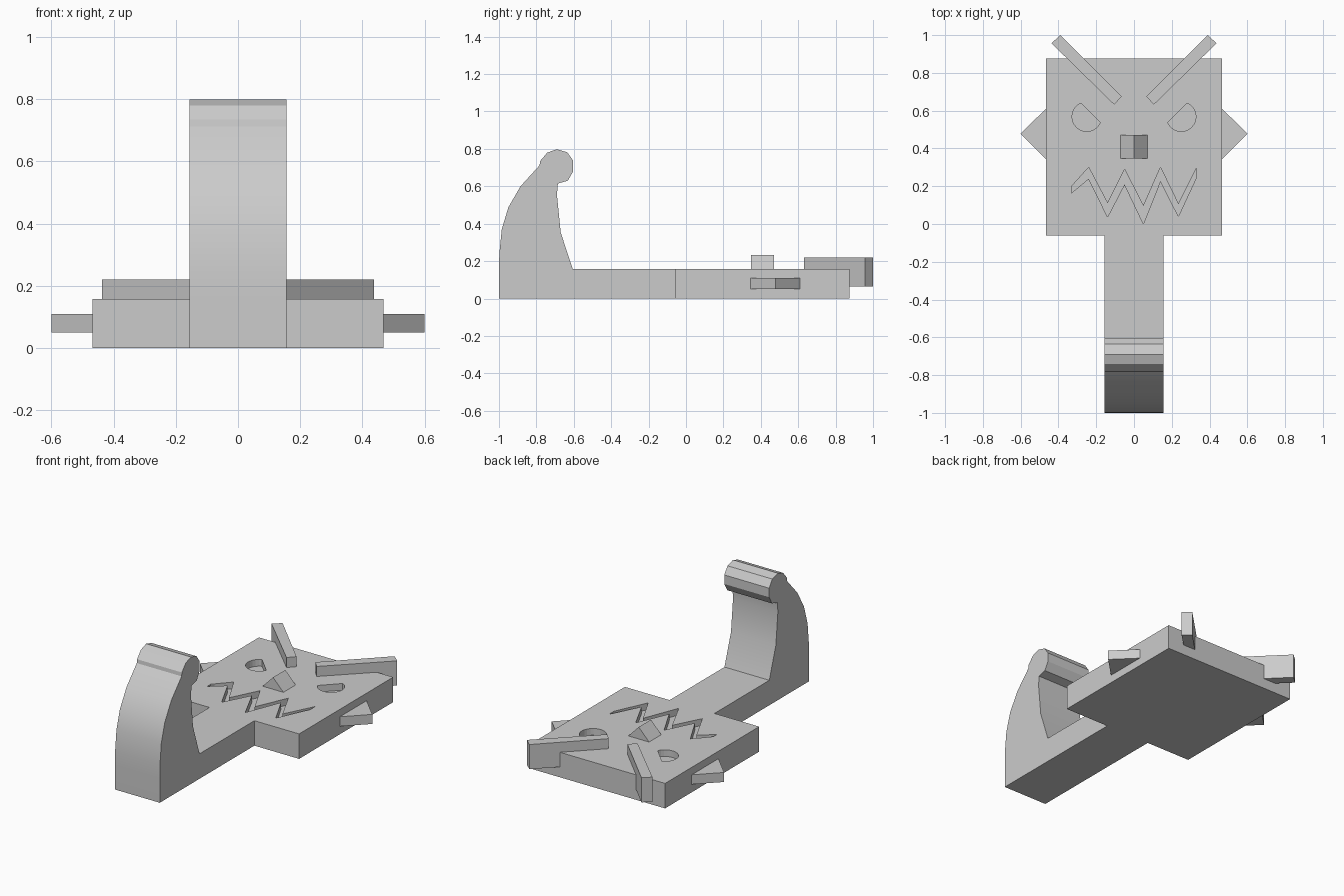
import bpy
import bmesh
from math import radians, cos, sin
from mathutils import Vector

cube = bpy.data.objects.get("Cube")
if cube:
    bpy.data.objects.remove(cube, do_unlink=True)

grey = bpy.data.materials.new("plain grey")
grey.use_nodes = True
grey.diffuse_color = (0.6, 0.6, 0.6, 1)
grey.node_tree.nodes["Principled BSDF"].inputs["Base Color"].default_value = grey.diffuse_color


def prism(name, outline, start, depth):
    """Extrude a closed 3D outline from an offset along a direction."""
    bm = bmesh.new()
    start, depth = Vector(start), Vector(depth)
    face = bm.faces.new([bm.verts.new(Vector(p) + start) for p in outline])
    extruded = bmesh.ops.extrude_face_region(bm, geom=[face])["geom"]
    moved = [v for v in extruded if isinstance(v, bmesh.types.BMVert)]
    bmesh.ops.translate(bm, verts=moved, vec=depth)
    bmesh.ops.recalc_face_normals(bm, faces=bm.faces)
    mesh = bpy.data.meshes.new(name)
    bm.to_mesh(mesh)
    bm.free()
    mesh.materials.append(grey)
    obj = bpy.data.objects.new(name, mesh)
    bpy.context.collection.objects.link(obj)
    return obj


def slab(name, outline, bottom, top):
    return prism(name, [(x, y, 0) for x, y in outline], (0, 0, bottom), (0, 0, top - bottom))


def mirrored(outline, side):
    return [(side * x, y) for x, y in outline]


def activate(obj):
    bpy.ops.object.select_all(action="DESELECT")
    obj.select_set(True)
    bpy.context.view_layer.objects.active = obj


def carve(target, cutter):
    cutter.hide_render = True
    mod = target.modifiers.new("carve", "BOOLEAN")
    mod.operation = "DIFFERENCE"
    mod.solver = "EXACT"
    mod.object = cutter
    activate(target)
    bpy.ops.object.modifier_apply(modifier=mod.name)
    bpy.data.objects.remove(cutter, do_unlink=True)


TOP = 0.157
HALF = 0.467
NECK = -0.06
FLOOR = 0.115

# Square face plate
plate = slab("face_plate", [(-HALF, NECK), (HALF, NECK), (HALF, 0.875), (-HALF, 0.875)], 0, TOP)

# Handle with upright curved hook and rounded tip, as one side profile
profile = [
    (NECK, 0), (-1, 0), (-1, TOP), (-0.998, 0.24), (-0.985, 0.37), (-0.95, 0.487),
    (-0.885, 0.6), (-0.783, 0.712), (-0.78, 0.735), (-0.742, 0.78), (-0.69, 0.798),
    (-0.635, 0.782), (-0.603, 0.737), (-0.603, 0.68), (-0.632, 0.63), (-0.685, 0.615),
    (-0.69, 0.555), (-0.67, 0.353), (-0.605, TOP), (NECK, TOP),
]
hook = prism("handle_and_hook", [(0, y, z) for y, z in profile], (-0.156, 0, 0), (0.312, 0, 0))
activate(hook)
bpy.ops.object.shade_smooth_by_angle(angle=radians(22))

# Zigzag mouth groove
upper = [(-0.33, 0.2), (-0.24, 0.3), (-0.14, 0.11), (-0.05, 0.29),
         (0.05, 0.095), (0.14, 0.3), (0.235, 0.105), (0.33, 0.295)]
lower = [(-0.33, 0.165), (-0.24, 0.24), (-0.14, 0.037), (-0.05, 0.21),
         (0.05, 0), (0.14, 0.228), (0.235, 0.04), (0.33, 0.245)]
carve(plate, slab("mouth_cutter", upper + lower[::-1], FLOOR, 0.3))

# Sunken eyes: circles with a slanted chord
angles = [radians(-156 + 223 * i / 16) for i in range(17)]
eye = [(0.25 + 0.078 * cos(a), 0.568 + 0.078 * sin(a)) for a in angles]

brow = [(0.39, 1), (0.437, 0.957), (0.105, 0.632), (0.065, 0.675)]
ear = [(HALF, 0.345), (0.6, 0.478), (HALF, 0.61)]
for label, side in (("left", 1), ("right", -1)):
    carve(plate, slab(label + "_eye_cutter", mirrored(eye, side), FLOOR, 0.3))
    # Slanted brows and pointed ears
    slab(label + "_brow", mirrored(brow, side), 0.065, 0.22)
    slab(label + "_ear", mirrored(ear, side), 0.05, 0.11)

# Ridged nose
prism("nose", [(-0.072, 0, TOP), (0.072, 0, TOP), (0, 0, 0.232)], (0, 0.348, 0), (0, 0.122, 0))
